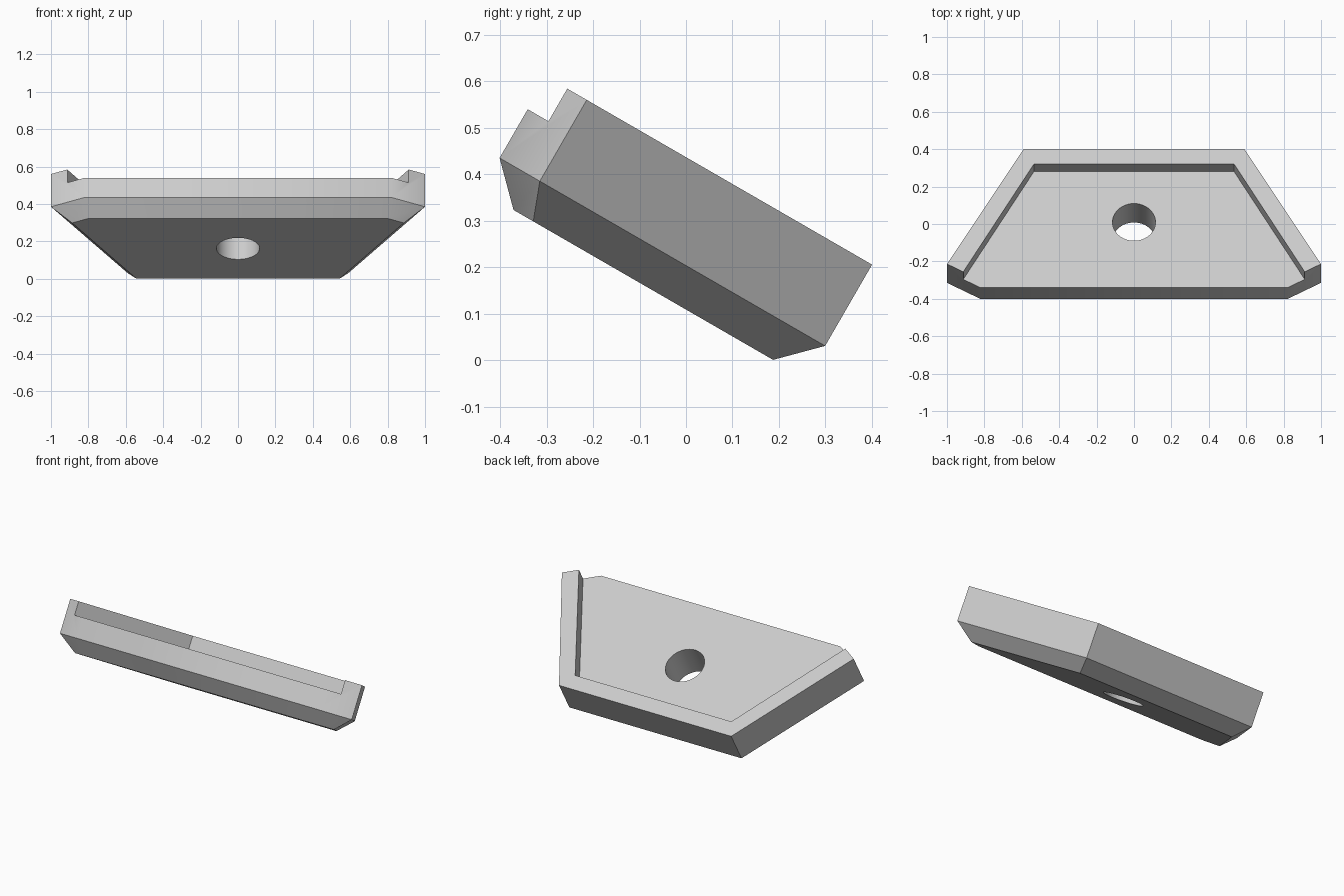
import bpy, bmesh, math

cube = bpy.data.objects.get("Cube")
if cube:
    bpy.data.objects.remove(cube, do_unlink=True)

grey = bpy.data.materials.new("light grey")
grey.use_nodes = True
colour = (0.6, 0.6, 0.6, 1)
grey.diffuse_color = colour
grey.node_tree.nodes["Principled BSDF"].inputs["Base Color"].default_value = colour


def loft(name, levels):
    """Stack outlines given as (height, points) into a closed solid."""
    bm = bmesh.new()
    rings = [[bm.verts.new((x, y, h)) for x, y in pts] for h, pts in levels]
    for low, high in zip(rings, rings[1:]):
        for i in range(len(low)):
            j = (i + 1) % len(low)
            bm.faces.new((low[i], low[j], high[j], high[i]))
    bm.faces.new(rings[0][::-1])
    bm.faces.new(rings[-1])
    bmesh.ops.recalc_face_normals(bm, faces=bm.faces[:])
    mesh = bpy.data.meshes.new(name)
    bm.to_mesh(mesh)
    bm.free()
    mesh.materials.append(grey)
    obj = bpy.data.objects.new(name, mesh)
    bpy.context.collection.objects.link(obj)
    return obj


def mirrored(half):
    """Complete a right-hand outline with its mirror image."""
    return half + [(-x, y) for x, y in reversed(half)]


# Plate with a chamfered underside
outer = mirrored([(0.82, -0.566), (1.0, -0.466), (0.59, 0.243)])
under = mirrored([(0.798, -0.484), (0.887, -0.435), (0.543, 0.161)])
plate = loft("tilted_plate", [(0.096, under), (0.178, outer), (0.38, outer)])

# Recess open at the front, leaving a raised rim on three sides
pocket = loft("recess_cutter", [(h, mirrored([(1.075, -0.8), (0.535, 0.151)]))
                                for h in (0.299, 0.6)])

# Round through hole
circle = [(0.115 * math.cos(a), 0.115 * math.sin(a) - 0.161)
          for a in (math.tau * i / 96 for i in range(96))]
hole = loft("hole_cutter", [(h, circle) for h in (-0.1, 0.7)])

bpy.ops.object.select_all(action="DESELECT")
plate.select_set(True)
bpy.context.view_layer.objects.active = plate
for cutter in (pocket, hole):
    cutter.hide_render = True
    mod = plate.modifiers.new(cutter.name, "BOOLEAN")
    mod.operation = "DIFFERENCE"
    mod.solver = "EXACT"
    mod.object = cutter
    bpy.ops.object.modifier_apply(modifier=mod.name)
    bpy.data.objects.remove(cutter, do_unlink=True)

# Shading and forward tilt
bpy.ops.object.shade_smooth_by_angle(angle=math.radians(32))
plate.rotation_euler.x = math.radians(-30)
plate.location.z = -0.002
